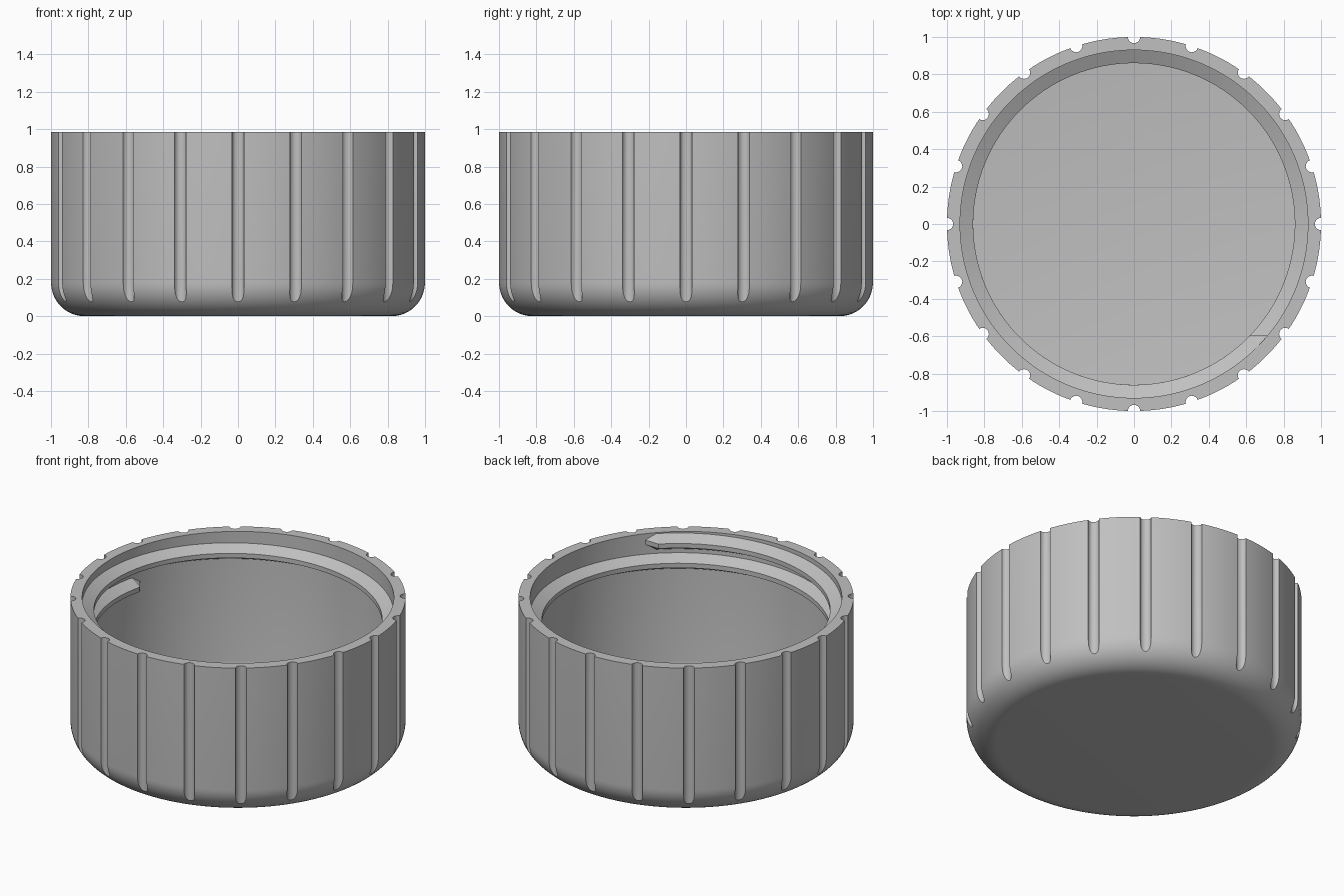
import bpy, bmesh, math
from math import sin, cos, radians, pi

cube = bpy.data.objects.get("Cube")
if cube:
    bpy.data.objects.remove(cube, do_unlink=True)

HEIGHT, OUTER, INNER, CREST = 0.985, 1.0, 0.93, 0.86
FILLET, FLOOR, FLOOR_FILLET = 0.18, 0.08, 0.05
SEGMENTS, GROOVES, GROOVE_R = 160, 20, 0.033

grey = bpy.data.materials.new("plastic_grey")
grey.use_nodes = True
grey.diffuse_color = (0.527, 0.527, 0.527, 1)
grey.node_tree.nodes["Principled BSDF"].inputs["Base Color"].default_value = grey.diffuse_color


def make(name, bm):
    bmesh.ops.recalc_face_normals(bm, faces=bm.faces)
    mesh = bpy.data.meshes.new(name)
    bm.to_mesh(mesh)
    bm.free()
    mesh.materials.append(grey)
    obj = bpy.data.objects.new(name, mesh)
    bpy.context.collection.objects.link(obj)
    return obj


def activate(obj):
    bpy.ops.object.select_all(action='DESELECT')
    obj.select_set(True)
    bpy.context.view_layer.objects.active = obj


def arc(cx, cz, r, steps):
    # quarter circle from straight down to straight outward
    return [(cx + r * sin(pi / 2 * i / steps), cz - r * cos(pi / 2 * i / steps))
            for i in range(steps + 1)]


def polar(bm, r, a, z):
    return bm.verts.new((r * cos(a), r * sin(a), z))


# Cap shell: lathed cup with a rounded lower edge
profile = arc(OUTER - FILLET, FILLET, FILLET, 14)
profile += [(OUTER, HEIGHT), (INNER, HEIGHT)]
profile += arc(INNER - FLOOR_FILLET, FLOOR + FLOOR_FILLET, FLOOR_FILLET, 5)[::-1]
bm = bmesh.new()
rings = [[polar(bm, r, 2 * pi * (i + 0.5) / SEGMENTS, z) for r, z in profile]
         for i in range(SEGMENTS)]
for i, ring in enumerate(rings):
    nxt = rings[(i + 1) % SEGMENTS]
    for j in range(len(profile) - 1):
        bm.faces.new((ring[j], nxt[j], nxt[j + 1], ring[j + 1]))
bm.faces.new([ring[0] for ring in rings])
bm.faces.new([ring[-1] for ring in rings])
shell = make("cap_shell", bm)

# Grip grooves: a ring of round cutters
bm = bmesh.new()
for i in range(GROOVES):
    a = 2 * pi * i / GROOVES
    made = bmesh.ops.create_cone(bm, cap_ends=True, segments=20, radius1=GROOVE_R,
                                 radius2=GROOVE_R, depth=1.4)
    bmesh.ops.translate(bm, verts=made["verts"], vec=(cos(a), sin(a), 0.5))
cutter = make("groove_cutter", bm)
cutter.hide_render = True
activate(shell)
cut = shell.modifiers.new("grooves", 'BOOLEAN')
cut.operation, cut.solver, cut.object = 'DIFFERENCE', 'EXACT', cutter
bpy.ops.object.modifier_apply(modifier=cut.name)
bpy.data.objects.remove(cutter, do_unlink=True)

# Screw thread: trapezoid section swept up a helix, tapered at both ends
START, END, TAPER, PITCH, TOP_Z = 164, 680, 4, 0.13, 0.928
BASE_HALF, CREST_HALF, ROOT = 0.055, 0.015, INNER + 0.006
STEPS = 170
angles = [START] + [START + TAPER + (END - START - 2 * TAPER) * i / STEPS
                    for i in range(STEPS + 1)] + [END]
bm = bmesh.new()
sections = []
for deg in angles:
    tip = deg in (START, END)
    base = CREST_HALF if tip else BASE_HALF
    crest = INNER - 0.002 if tip else CREST
    z = TOP_Z - (END - deg) / 360 * PITCH
    a = radians(deg)
    sections.append([polar(bm, ROOT, a, z + base), polar(bm, crest, a, z + CREST_HALF),
                     polar(bm, crest, a, z - CREST_HALF), polar(bm, ROOT, a, z - base)])
for s, t in zip(sections, sections[1:]):
    for j in range(4):
        k = (j + 1) % 4
        bm.faces.new((s[j], s[k], t[k], t[j]))
bm.faces.new(sections[0])
bm.faces.new(sections[-1])
thread = make("screw_thread", bm)

for obj in (shell, thread):
    activate(obj)
    bpy.ops.object.shade_smooth_by_angle(angle=radians(25))
